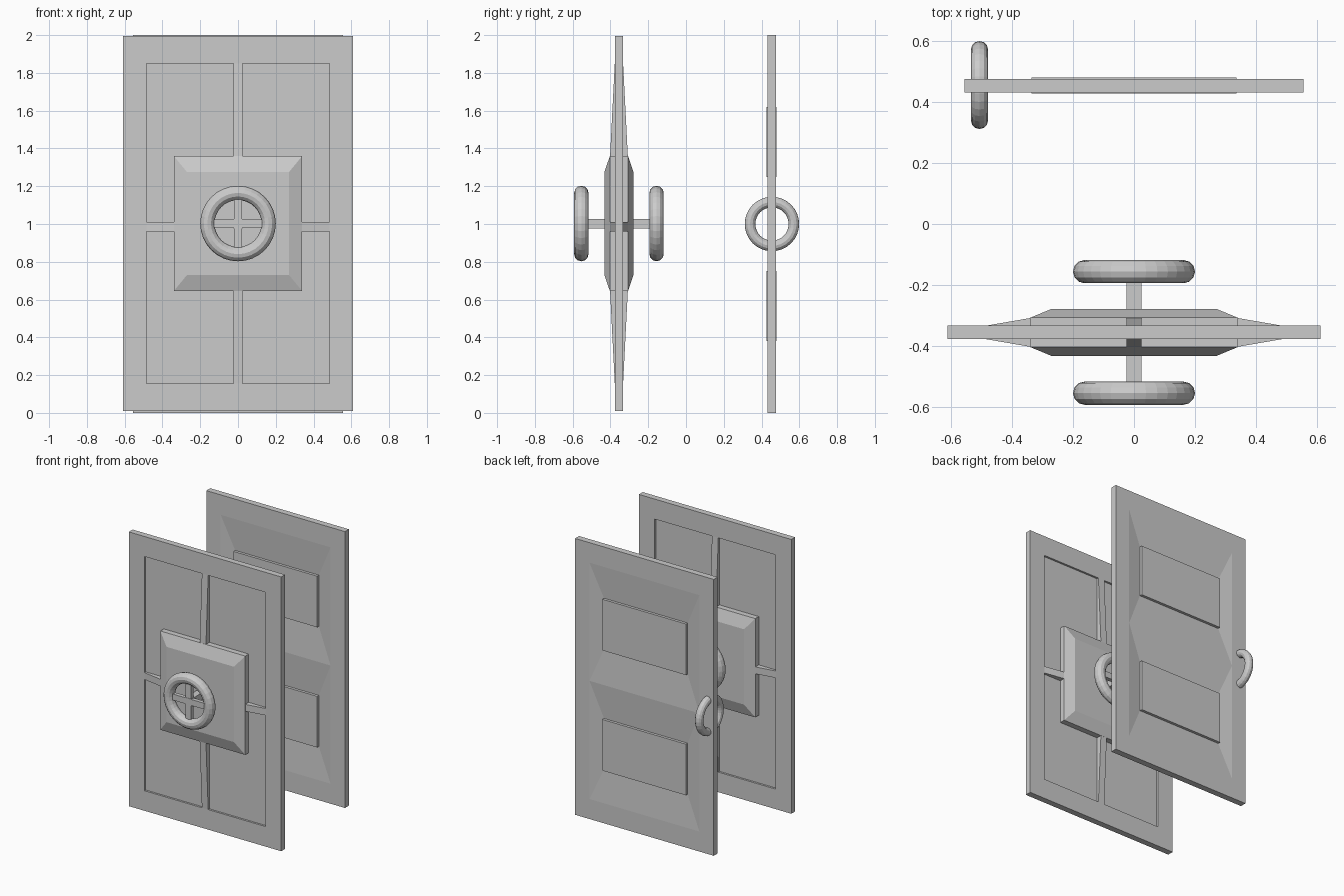
import bpy, bmesh, math
from mathutils import Vector

if "Cube" in bpy.data.objects:
    bpy.data.objects.remove(bpy.data.objects["Cube"])


def finish(bm, name):
    bmesh.ops.recalc_face_normals(bm, faces=bm.faces[:])
    mesh = bpy.data.meshes.new(name)
    bm.to_mesh(mesh)
    bm.free()
    obj = bpy.data.objects.new(name, mesh)
    bpy.context.collection.objects.link(obj)
    return obj


def box(name, lo, hi):
    bm = bmesh.new()
    bmesh.ops.create_cube(bm, size=1)
    for v in bm.verts:
        v.co = Vector([lo[i] if v.co[i] < 0 else hi[i] for i in range(3)])
    return finish(bm, name)


def loft(name, rings):
    """Close a stack of equal-length point rings into a solid."""
    bm = bmesh.new()
    loops = [[bm.verts.new(p) for p in r] for r in rings]
    n = len(loops[0])
    for a, b in zip(loops, loops[1:]):
        for i in range(n):
            j = (i + 1) % n
            bm.faces.new((a[i], a[j], b[j], b[i]))
    bm.faces.new(loops[0])
    bm.faces.new(loops[-1])
    return finish(bm, name)


def panel_door(name, xs, zs, y, half, recesses, depth):
    """Slab with recesses on both sides; recesses maps grid cell -> floor rectangle."""
    bm = bmesh.new()
    sides = []
    nx, nz = len(xs), len(zs)
    for s in (-1, 1):
        g = [[bm.verts.new((x, y + s * half, z)) for z in zs] for x in xs]
        sides.append(g)
        for i in range(nx - 1):
            for j in range(nz - 1):
                outer = [g[i][j], g[i + 1][j], g[i + 1][j + 1], g[i][j + 1]]
                if (i, j) not in recesses:
                    bm.faces.new(outer)
                    continue
                x0, x1, z0, z1 = recesses[(i, j)]
                inner = [bm.verts.new((x, y + s * (half - depth), z))
                         for x, z in ((x0, z0), (x1, z0), (x1, z1), (x0, z1))]
                bm.faces.new(inner)
                for k in range(4):
                    m = (k + 1) % 4
                    bm.faces.new((outer[k], outer[m], inner[m], inner[k]))
    rim = ([(i, 0) for i in range(nx - 1)] + [(nx - 1, j) for j in range(nz - 1)]
           + [(i, nz - 1) for i in range(nx - 1, 0, -1)] + [(0, j) for j in range(nz - 1, 0, -1)])
    a, b = sides
    for (i, j), (k, m) in zip(rim, rim[1:] + rim[:1]):
        bm.faces.new((a[i][j], a[k][m], b[k][m], b[i][j]))
    return finish(bm, name)


def ring(name, loc, rot, major, minor):
    bpy.ops.mesh.primitive_torus_add(location=loc, rotation=rot, major_radius=major,
                                     minor_radius=minor, major_segments=32, minor_segments=12)
    bpy.context.object.name = name


# Front vault door slab, recessed on both sides
YF, ZC = -0.355, 1.0025
panel_door("vault_door", [-.61, -.485, .485, .61], [.01, .155, 1.85, 1.995], YF, .022,
           {(1, 1): (-.485, .485, .155, 1.85)}, .014)


# Tapered cross ribs
def rib_profile(end, mid):
    return [(-end, -.022), (-mid, -.047), (mid, -.047), (end, -.022),
            (end, .022), (mid, .047), (-mid, .047), (-end, .022)]


loft("vertical_rib", [[(x, YF + d, ZC + t) for t, d in rib_profile(.8475, .3575)]
                      for x in (-.025, .025)])
loft("horizontal_rib", [[(t, YF + d, z) for t, d in rib_profile(.485, .34)]
                        for z in (.96, 1.01)])

# Bevelled lock block
loft("lock_block", [[(sx * hx, YF + d, ZC + sz * hz)
                     for sx, sz in ((-1, -1), (1, -1), (1, 1), (-1, 1))]
                    for d, hx, hz in ((-.077, .27, .2725), (-.048, .34, .3575),
                                      (.048, .34, .3575), (.077, .27, .2725))])

# Axle with a handwheel on each side
box("axle", (-.025, YF - .215, ZC - .025), (.025, YF + .215, ZC + .025))
for side, s in (("front", -1), ("rear", 1)):
    y = YF + s * .199
    ring(side + "_handwheel", (0, y, ZC), (math.pi / 2, 0, 0), .162, .038)
    box(side + "_spoke_horizontal", (-.15, y - .014, ZC - .022), (.15, y + .014, ZC + .022))
    box(side + "_spoke_vertical", (-.022, y - .014, ZC - .15), (.022, y + .014, ZC + .15))

# Rear room door with two sloped recesses per side
YB = .453
fields = [(.38, .75), (1.25, 1.62)]
panel_door("room_door", [-.555, -.44, .44, .555], [0, .145, 1, 1.855, 2], YB, .0225,
           {(1, j + 1): (-.335, .335, z0, z1) for j, (z0, z1) in enumerate(fields)}, .016)

# Raised panels standing through the recesses
for label, (z0, z1) in zip(("lower", "upper"), fields):
    box(label + "_panel", (-.335, YB - .026, z0), (.335, YB + .026, z1))

# Ring handle passing through the rear door
ring("ring_handle", (-.506, .455, 1.0), (0, math.pi / 2, 0), .116, .028)
